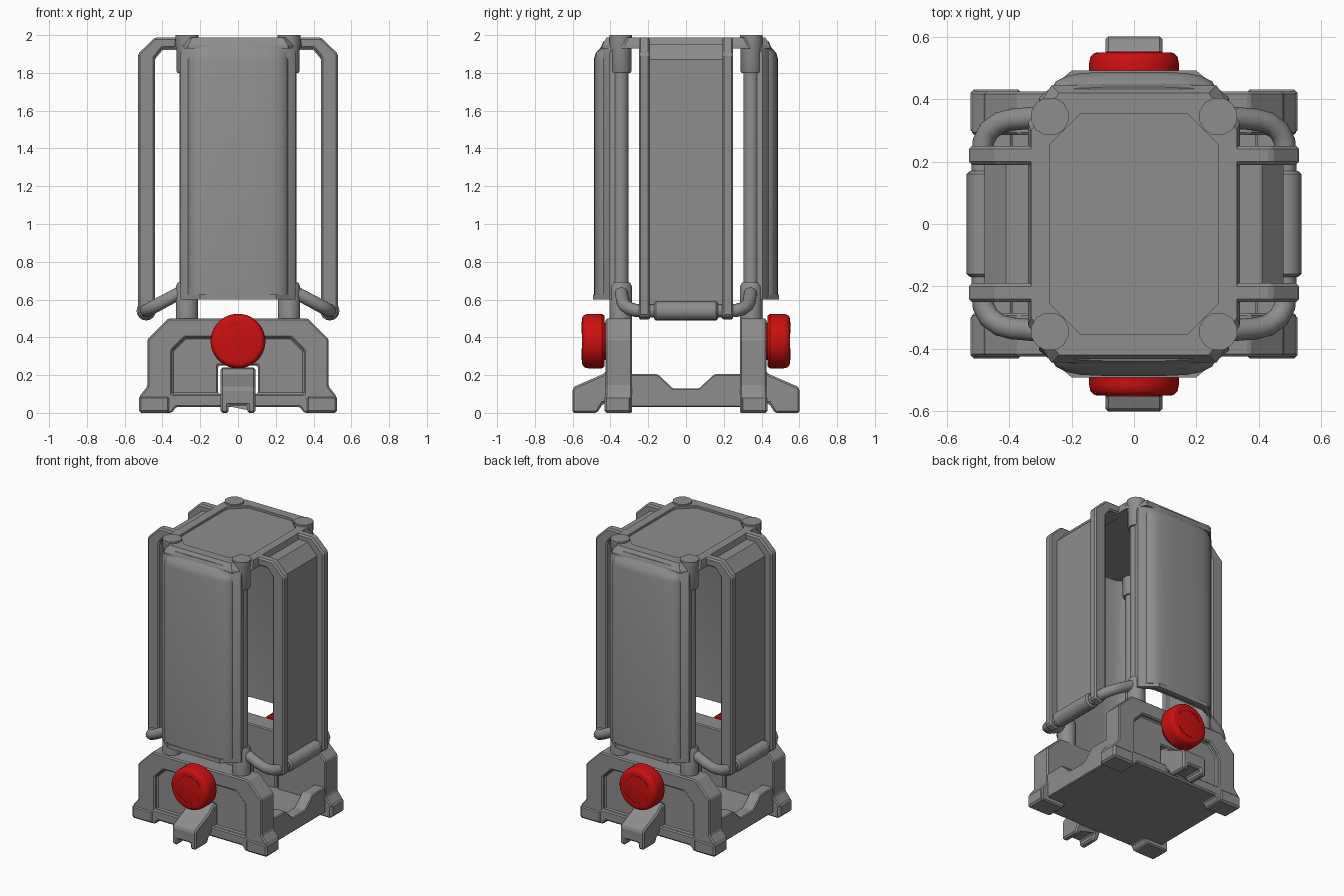
import bpy, bmesh
from math import sin, cos, pi, radians
from mathutils import Vector

if "Cube" in bpy.data.objects:
    bpy.data.objects.remove(bpy.data.objects["Cube"])


def material(name, rgb):
    m = bpy.data.materials.new(name)
    m.use_nodes = True
    m.diffuse_color = (*rgb, 1)
    m.node_tree.nodes["Principled BSDF"].inputs["Base Color"].default_value = (*rgb, 1)
    return m


GREY = material("metal grey", (0.27, 0.27, 0.27))
RED = material("button red", (0.60, 0.005, 0.005))


def loft(name, rings, mat=GREY, bevel=0, mirror="", smooth=False, cutters=()):
    """Skin a stack of matching closed rings and cap both ends."""
    bm = bmesh.new()
    loops = [[bm.verts.new(p) for p in ring] for ring in rings]
    n = len(loops[0])
    for a, b in zip(loops, loops[1:]):
        for i in range(n):
            j = (i + 1) % n
            bm.faces.new((a[i], a[j], b[j], b[i]))
    bm.faces.new(loops[0][::-1])
    bm.faces.new(loops[-1])
    bmesh.ops.recalc_face_normals(bm, faces=bm.faces)
    mesh = bpy.data.meshes.new(name)
    bm.to_mesh(mesh)
    bm.free()
    ob = bpy.data.objects.new(name, mesh)
    bpy.context.collection.objects.link(ob)
    mesh.materials.append(mat)
    if smooth:
        bpy.ops.object.select_all(action="DESELECT")
        ob.select_set(True)
        bpy.context.view_layer.objects.active = ob
        bpy.ops.object.shade_smooth_by_angle(angle=radians(35))
    for c in cutters:
        mod = ob.modifiers.new("cut", "BOOLEAN")
        mod.object = c
        mod.solver = "EXACT"
    if bevel:
        mod = ob.modifiers.new("bevel", "BEVEL")
        mod.width, mod.segments = bevel, 1
        mod.limit_method = "ANGLE"
    if mirror:
        mod = ob.modifiers.new("mirror", "MIRROR")
        mod.use_axis = ["X" in mirror, "Y" in mirror, False]
        mod.use_mirror_merge = False
    return ob


def place(pts, axis, d):
    """Put a 2D outline on the plane that lies at d along the axis."""
    order = {"X": lambda u, v: (d, u, v), "Y": lambda u, v: (u, d, v), "Z": lambda u, v: (u, v, d)}
    return [order[axis](u, v) for u, v in pts]


def prism(name, pts, axis, a, b, **kw):
    return loft(name, [place(pts, axis, a), place(pts, axis, b)], **kw)


def box(name, x, y, z, **kw):
    return prism(name, [(x[0], y[0]), (x[1], y[0]), (x[1], y[1]), (x[0], y[1])], "Z", *z, **kw)


def turned(name, cu, cv, axis, profile, sides, **kw):
    rings = []
    for d, r in profile:
        circle = [(cu + r * cos(2 * pi * (i + .5) / sides), cv + r * sin(2 * pi * (i + .5) / sides))
                  for i in range(sides)]
        rings.append(place(circle, axis, d))
    return loft(name, rings, smooth=True, **kw)


def sym(half):
    """Complete a right-hand half outline across the centre line."""
    return half + [(-u, v) for u, v in reversed(half)]


def octagon(x, y, c, d):
    half = [(x - c, -y), (x, -y + d), (x, y - d), (x - c, y)]
    return sym(half)


def cutter(ob):
    ob.hide_render = True
    ob.hide_set(True)
    ob.display_type = "WIRE"
    return ob


# Base: end walls with feet, recessed face and bracket slot
recess = cutter(prism("recess_cutter", sym([(.35, .10), (.35, .33), (.28, .40)]), "Y", -.6, -.395))
slot = cutter(box("slot_cutter", (-.105, .105), (-.6, -.2), (.10, .25)))
wall = sym([(.33, .03), (.35, 0), (.52, 0), (.52, .09), (.48, .14), (.48, .39), (.37, .50)])
prism("base_end_wall", wall, "Y", -.425, -.285, bevel=.008, mirror="Y", cutters=(recess, slot))
box("base_foot", (.36, .525), (-.432, -.29), (0, .09), bevel=.012, mirror="XY")

# Base: floor tray and notched side walls
box("base_floor", (-.47, .47), (-.30, .30), (.03, .10))
notch = sym([(.30, .03), (.30, .205), (.15, .205), (.07, .13)])
prism("base_side_wall", notch, "X", .39, .475, bevel=.006, mirror="X")

# Step brackets with a forked underside
fork = cutter(box("fork_cutter", (-.05, .05), (-.7, -.42), (-.1, .04)))
step = [(-.29, .05), (-.29, .24), (-.41, .235), (-.44, .205), (-.59, .14), (-.602, .125),
        (-.602, 0), (-.47, 0), (-.44, .05)]
prism("step_bracket", step, "X", -.092, .092, bevel=.01, mirror="Y", cutters=(fork,))

# Round red buttons with two raised arcs
turned("button", 0, .38, "Y", [(-.39, .10), (-.432, .10), (-.432, .135), (-.445, .145), (-.515, .145),
       (-.535, .141), (-.547, .13), (-.55, .12)], 32, mat=RED, mirror="Y")
for k, start in enumerate((.15, 1.15)):
    sweep = [pi * (start + .7 * i / 10) for i in range(11)]
    arc = [(.088 * cos(t), .38 + .088 * sin(t)) for t in sweep]
    arc += [(.1 * cos(t), .38 + .1 * sin(t)) for t in reversed(sweep)]
    prism(f"button_arc_{k + 1}", arc, "Y", -.549, -.553, mat=RED, mirror="Y")

# Corner posts with lower sleeves and top caps
PX, PY = .27, -.345
turned("corner_post", PX, PY, "Z", [(.5, .041), (1.9, .041)], 16, mirror="XY")
turned("post_sleeve", PX, PY, "Z", [(.49, .06), (.67, .06), (.69, .05)], 16, mirror="XY")
turned("post_cap", PX, PY, "Z", [(1.8, .053), (1.81, .058), (1.92, .058), (1.94, .062), (2, .062)],
       12, mirror="XY")

# Roof with sloped hood edges and a sunken centre
sunken = cutter(prism("roof_cutter", octagon(.27, .355, .10, .10), "Z", 1.972, 2.1))
loft("roof", [place(octagon(.34, .445, .075, .12), "Z", 1.93),
              place(octagon(.34, .445, .075, .12), "Z", 1.945),
              place(octagon(.33, .42, .09, .12), "Z", 1.988)], cutters=(sunken,))


def ribbon(half, t, shift=0, squeeze=1):
    """Curved shell cross-section of thickness t."""
    outer = sym(half)
    inner = [(u, v + t) for u, v in reversed(outer)]
    return [(u * squeeze, v + shift) for u, v in outer + inner]


# Front and back shells: frame, raised panel and bottom lip
frame = [(.305, -.405), (.27, -.435), (.20, -.46), (.10, -.464)]
panel = [(.265, -.435), (.25, -.458), (.215, -.475), (.17, -.484), (.08, -.488)]
loft("shell_frame", [place(ribbon(frame, .03), "Z", .605), place(ribbon(frame, .03), "Z", 1.90),
     place(ribbon(frame, .03, .025, .95), "Z", 1.965)], mirror="Y", smooth=True)
loft("shell_panel", [place(ribbon(panel, .03), "Z", .625), place(ribbon(panel, .03), "Z", 1.87),
     place(ribbon(panel, .03, .01, .98), "Z", 1.905),
     place(ribbon(panel, .03, .04, .90), "Z", 1.94)], mirror="Y", smooth=True)
lip = [(.305, -.405), (.20, -.492)]
prism("shell_lip", ribbon(lip, .035), "Z", .60, .628, mirror="Y")

# Side shells: bent panel between two heavier rails
side = [(.31, 1.95), (.41, 1.95), (.48, 1.87), (.48, .55), (.45, .55), (.45, 1.86), (.40, 1.92), (.31, 1.92)]
prism("side_panel", side, "Y", -.2, .2, mirror="X")
rail = [(.32, 1.988), (.44, 1.988), (.53, 1.90), (.53, .51), (.475, .49), (.44, .53), (.44, 1.88),
        (.40, 1.93), (.32, 1.93)]
prism("side_rail", rail, "Y", -.25, -.19, bevel=.01, mirror="XY")


# Bent handle tubes with thick grips
def tube(name, path, r, sides, **kw):
    pts = [Vector(p) for p in path]
    rings = []
    for i, p in enumerate(pts):
        t = (pts[min(i + 1, len(pts) - 1)] - pts[max(i - 1, 0)]).normalized()
        a = t.cross(Vector((0, 0, 1))).normalized()
        b = t.cross(a)
        rings.append([p + r * (a * cos(2 * pi * k / sides) + b * sin(2 * pi * k / sides))
                      for k in range(sides)])
    return loft(name, rings, smooth=True, **kw)


bend = [(PX, PY, .655), (.39, -.335, .592), (.43, -.325, .57), (.465, -.30, .552), (.483, -.265, .542),
        (.486, -.22, .54), (.486, -.1, .54)]
tube("handle_tube", bend, .035, 14, mirror="XY")
turned("handle_grip", .54, 0, "X", [(0, .01), (.001, .01)], 8).hide_render = True
bpy.data.objects.remove(bpy.data.objects["handle_grip"])
grip = [(-.17, .04), (-.16, .051), (.16, .051), (.17, .04)]
rings = [[(.486 + r * cos(pi * k / 8), y, .54 + r * sin(pi * k / 8)) for k in range(16)] for y, r in grip]
loft("handle_grip", rings, mirror="X", smooth=True)
